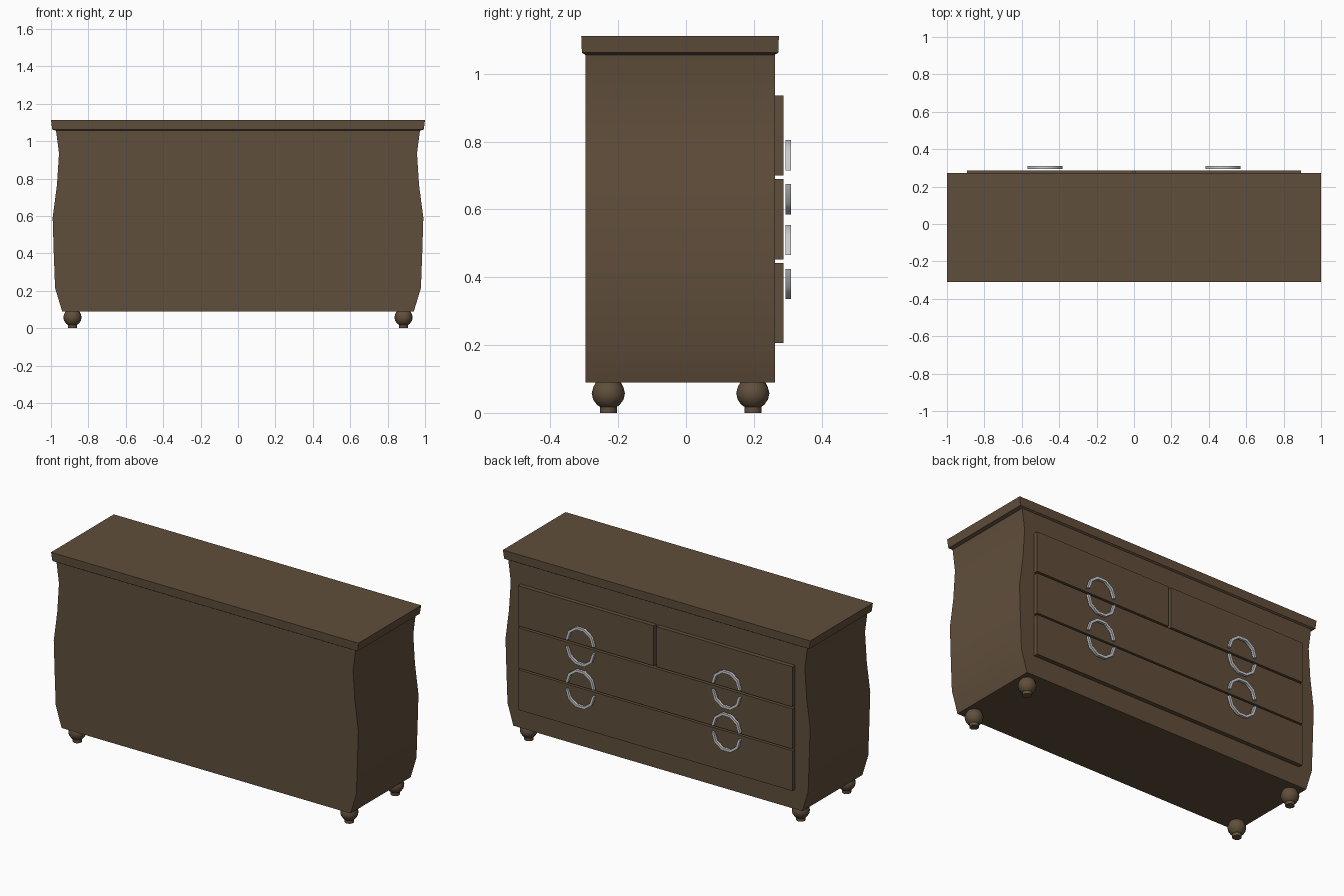
import bpy, bmesh, math

if "Cube" in bpy.data.objects:
    bpy.data.objects.remove(bpy.data.objects["Cube"])


def material(name, color):
    m = bpy.data.materials.new(name)
    m.diffuse_color = (*color, 1)
    m.use_nodes = True
    m.node_tree.nodes["Principled BSDF"].inputs["Base Color"].default_value = m.diffuse_color
    return m


WOOD = material("brown wood", (0.118, 0.077, 0.044))
METAL = material("silver metal", (0.58, 0.60, 0.63))


def make(name, bm, mat, angle=None):
    bmesh.ops.recalc_face_normals(bm, faces=bm.faces)
    me = bpy.data.meshes.new(name)
    bm.to_mesh(me)
    bm.free()
    ob = bpy.data.objects.new(name, me)
    bpy.context.collection.objects.link(ob)
    me.materials.append(mat)
    if angle:
        bpy.ops.object.select_all(action='DESELECT')
        ob.select_set(True)
        bpy.context.view_layer.objects.active = ob
        bpy.ops.object.shade_smooth_by_angle(angle=math.radians(angle))
    return ob


def loft(name, rings, mat, angle=None):
    """Skin a stack of equal-length point rings and cap both ends."""
    bm = bmesh.new()
    vs = [[bm.verts.new(p) for p in r] for r in rings]
    n = len(vs[0])
    for a, b in zip(vs, vs[1:]):
        for i in range(n):
            j = (i + 1) % n
            bm.faces.new((a[i], a[j], b[j], b[i]))
    bm.faces.new(vs[0][::-1])
    bm.faces.new(vs[-1])
    return make(name, bm, mat, angle)


def rect(hx, y0, y1, z):
    return [(-hx, y0, z), (hx, y0, z), (hx, y1, z), (-hx, y1, z)]


# Curved body: (half width, height)
BODY = [(0.94, 0.09), (0.978, 0.214), (0.985, 0.40), (0.991, 0.59),
        (0.968, 0.765), (0.957, 0.935), (0.973, 1.057)]
loft("cabinet_body", [rect(x, -0.297, 0.262, z) for x, z in BODY], WOOD, 35)

# Top slab, with a small underside taper
loft("top_slab", [rect(0.973, -0.297, 0.262, 1.056), rect(0.993, -0.307, 0.272, 1.062),
                  rect(1.0, -0.309, 0.274, 1.112)], WOOD)


# Drawer fronts: two half-width ones above two full-width ones
def drawer(name, x0, x1, z0, z1):
    rings = [[(x0, y, z0), (x1, y, z0), (x1, y, z1), (x0, y, z1)] for y in (0.255, 0.287)]
    loft(name, rings, WOOD)


drawer("top_drawer_left", -0.893, -0.009, 0.70, 0.936)
drawer("top_drawer_right", 0.009, 0.893, 0.70, 0.936)
drawer("middle_drawer", -0.893, 0.893, 0.452, 0.689)
drawer("bottom_drawer", -0.893, 0.893, 0.206, 0.442)


# Handles: pairs of half rings either side of the drawer seams
def half_ring(name, cx, cz, s, steps=5):
    rings = []
    for i in range(steps + 1):
        a = math.pi * i / steps
        rings.append([(cx + r * math.cos(a), y, cz + s * (0.02 + r * math.sin(a)))
                      for r, y in ((0.079, 0.294), (0.094, 0.294), (0.094, 0.309), (0.079, 0.309))])
    loft(name, rings, METAL, 50)


for cx in (-0.475, 0.475):
    for cz in (0.695, 0.445):
        half_ring("handle_upper", cx, cz, 1)
        half_ring("handle_lower", cx, cz, -1)

# Turned feet: (radius, height)
FOOT = [(0.025, 0), (0.025, 0.018), (0.034, 0.024), (0.045, 0.04), (0.049, 0.058),
        (0.044, 0.077), (0.034, 0.095)]
for x in (-0.885, 0.885):
    for y in (-0.229, 0.197):
        loft("foot", [[(x + r * math.cos(k * math.pi / 8), y + r * math.sin(k * math.pi / 8), z)
                       for k in range(16)] for r, z in FOOT], WOOD, 40)
